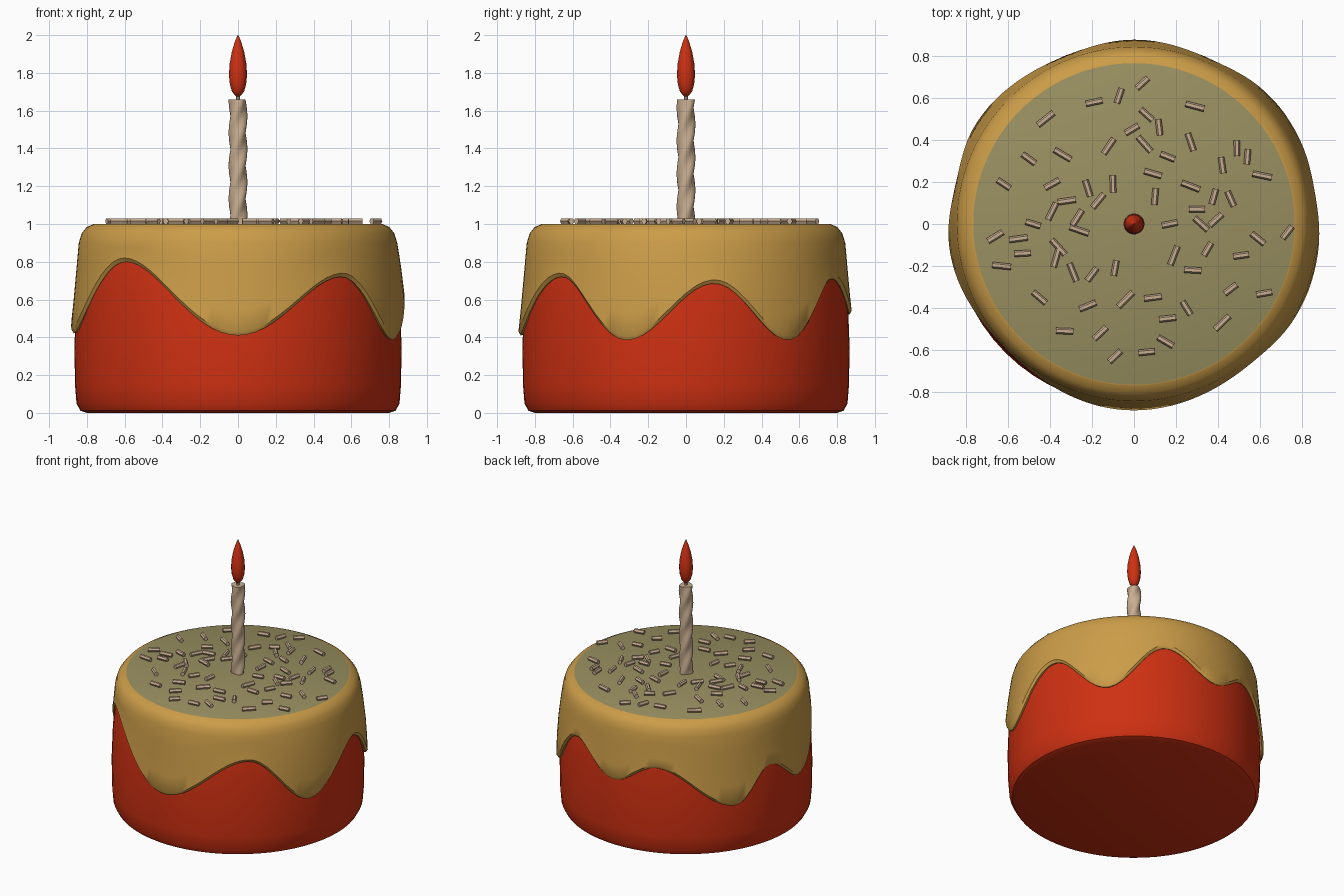
import bpy, math, random
from math import sin, cos, pi, tau, radians

if "Cube" in bpy.data.objects:
    bpy.data.objects.remove(bpy.data.objects["Cube"])

random.seed(4)


def material(name, rgb):
    m = bpy.data.materials.new(name)
    m.diffuse_color = (*rgb, 1)
    m.use_nodes = True
    m.node_tree.nodes["Principled BSDF"].inputs["Base Color"].default_value = m.diffuse_color
    return m


RED = material("red", (0.62, 0.030, 0.006))
ICING = material("caramel", (0.60, 0.335, 0.065))
OLIVE = material("olive", (0.32, 0.28, 0.12))
BEIGE = material("beige", (0.58, 0.42, 0.28))


def make(name, verts, faces, mats, sharp=40):
    me = bpy.data.meshes.new(name)
    me.from_pydata(verts, [], faces)
    for m in mats:
        me.materials.append(m)
    me.polygons.foreach_set("use_smooth", [True] * len(me.polygons))
    me.update()
    me.set_sharp_from_angle(angle=radians(sharp))
    ob = bpy.data.objects.new(name, me)
    bpy.context.scene.collection.objects.link(ob)
    return ob


def loft(name, rings, mats, cap_start=True, cap_end=True, sharp=40):
    """Skin a list of rings (bottom to top, counter-clockwise)."""
    n = len(rings[0])
    verts = [p for r in rings for p in r]
    faces = [(k * n + i, k * n + (i + 1) % n, (k + 1) * n + (i + 1) % n, (k + 1) * n + i)
             for k in range(len(rings) - 1) for i in range(n)]
    if cap_start:
        faces.append(tuple(reversed(range(n))))
    if cap_end:
        faces.append(tuple(range(len(verts) - n, len(verts))))
    return make(name, verts, faces, mats, sharp)


def circle(r, z, n):
    return [(r * cos(tau * i / n), r * sin(tau * i / n), z) for i in range(n)]


def lathe(name, profile, n, mat, sharp=40):
    return loft(name, [circle(r, z, n) for r, z in profile], [mat], sharp=sharp)


# Cake body: slightly barrelled drum with a rounded foot
lathe("cake_body", [(0.80, 0), (0.835, 0.012), (0.855, 0.05), (0.863, 0.15), (0.866, 0.35),
                    (0.857, 0.6), (0.835, 0.8), (0.79, 0.95)], 64, RED)

# Icing: lower edge follows drips and arches given as (angle, height)
DRIPS = [(-135, .80), (-90, .41), (-50, .72), (-21, .385), (10, .685), (38, .385), (65, .71),
         (90, .52), (111, .66), (148, .37), (167, .60), (187, .42), (225, .80)]


def edge_height(deg):
    for (a, za), (b, zb) in zip(DRIPS, DRIPS[1:]):
        if a <= deg <= b:
            return za + (zb - za) * (1 - cos(pi * (deg - a) / (b - a))) / 2


N = 120
ANGLES = [-135 + 360 * i / N for i in range(N)]


def side_radius(z, a):
    return 0.843 + 0.09 * (0.9 - z) + 0.012 * max(0, cos(a)) * sin(pi * min(1, (0.9 - z) * 2))


def icing_ring(fn):
    ring = []
    for d in ANGLES:
        a = radians(d)
        r, z = fn(edge_height(d), a)
        ring.append((r * cos(a), r * sin(a), z))
    return ring


rings = [icing_ring(lambda e, a: (side_radius(e, a) - 0.07, e + 0.03)),
         icing_ring(lambda e, a: (side_radius(e, a) - 0.035, e + 0.006)),
         icing_ring(lambda e, a: (side_radius(e, a) - 0.012, e)),
         icing_ring(lambda e, a: (side_radius(e, a), e + 0.02))]
for t in (0.25, 0.5, 0.75, 1.0):
    def wall(e, a, t=t):
        z = e + 0.02 + (0.9 - e - 0.02) * t
        return side_radius(z, a), z
    rings.append(icing_ring(wall))
for r, z in [(0.828, 0.95), (0.803, 0.982), (0.77, 0.998), (0.765, 1.0)]:
    rings.append(icing_ring(lambda e, a, r=r, z=z: (r, z)))
icing = loft("icing", rings, [ICING, OLIVE], cap_start=False)
# olive glaze on the flat top only
for p in icing.data.polygons:
    if p.normal.z > 0.95 and p.center.z > 0.99:
        p.material_index = 1

# Candle: twisted three-strand column
candle = []
for k in range(41):
    z = 0.99 + 0.67 * k / 40
    candle.append([((0.045 + 0.005 * cos(3 * (a - 12 * z))) * cos(a),
                    (0.045 + 0.005 * cos(3 * (a - 12 * z))) * sin(a), z)
                   for a in (tau * i / 24 for i in range(24))])
loft("candle", candle, [BEIGE])
lathe("wick", [(0.011, 1.65), (0.011, 1.70)], 8, BEIGE)
lathe("flame", [(0.010, 1.675), (0.032, 1.70), (0.043, 1.74), (0.048, 1.79), (0.044, 1.85),
                (0.033, 1.91), (0.017, 1.965), (0.002, 2.0)], 12, RED, 60)

# Sprinkles: short hexagonal rods lying on the glaze
SPOTS = [(.04, .67), (-.07, .61), (-.19, .58), (.29, .56), (.06, .52), (.12, .46), (-.01, .45),
         (-.42, .5), (-.34, .33), (-.5, .31), (-.12, .37), (.05, .38), (.16, .32), (.27, .39),
         (.49, .36), (.54, .32), (.61, .23), (.42, .28), (.09, .24), (.27, .18), (-.1, .19),
         (-.22, .17), (-.39, .19), (-.62, .19), (-.32, .11), (-.17, .11), (.1, .13), (.3, .07),
         (.38, .13), (.46, .12), (-.39, .06), (-.27, .03), (-.48, 0), (.17, 0), (.32, 0),
         (.39, .02), (-.66, -.06), (-.55, -.07), (-.26, -.03), (-.36, -.11), (-.53, -.14),
         (-.63, -.2), (-.37, -.16), (-.29, -.23), (-.2, -.24), (-.09, -.21), (.19, -.15),
         (.35, -.12), (.51, -.15), (.59, -.07), (.73, -.04), (.28, -.22), (.46, -.31),
         (.62, -.33), (.25, -.4), (.09, -.35), (-.04, -.36), (-.22, -.39), (-.45, -.35),
         (-.33, -.51), (-.16, -.52), (.16, -.45), (.42, -.47), (.15, -.56), (.06, -.61),
         (-.09, -.63)]
verts, faces = [], []
for x, y in SPOTS:
    t, half, base = random.uniform(0, pi), random.uniform(0.035, 0.048), len(verts)
    for s in (-half, half):
        for i in range(6):
            w, h = 0.015 * cos(tau * i / 6), 0.016 * sin(tau * i / 6)
            verts.append((x + s * cos(t) - w * sin(t), y + s * sin(t) + w * cos(t), 1.015 + h))
    faces += [(base + i, base + (i + 1) % 6, base + 6 + (i + 1) % 6, base + 6 + i)
              for i in range(6)]
    faces += [tuple(base + 5 - i for i in range(6)), tuple(base + 6 + i for i in range(6))]
make("sprinkles", verts, faces, [BEIGE], 30)
